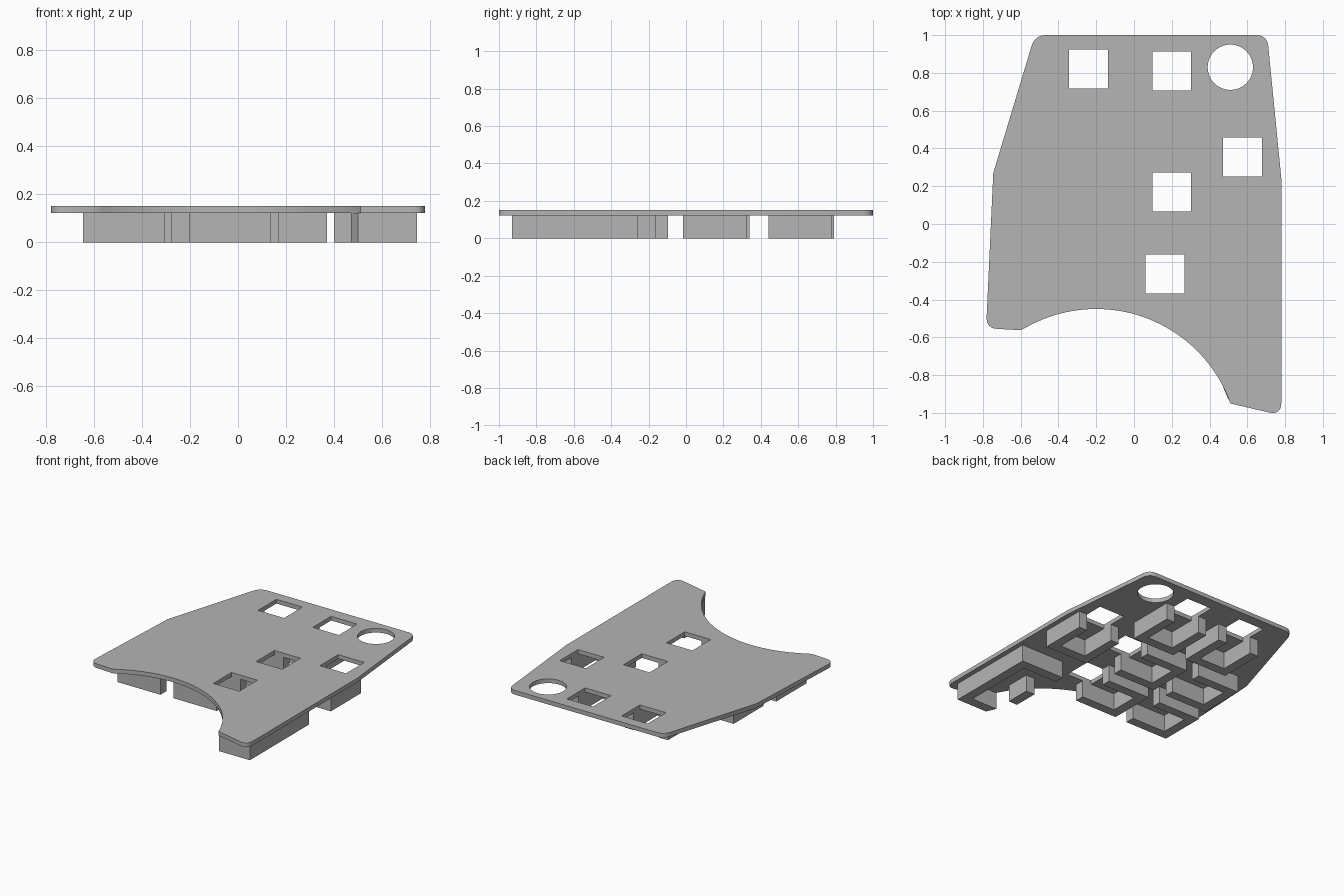
import bpy
import bmesh
from math import sin, cos, pi, atan2
from mathutils import Vector

cube = bpy.data.objects.get("Cube")
if cube:
    bpy.data.objects.remove(cube, do_unlink=True)

grey = bpy.data.materials.new("plain grey")
grey.use_nodes = True
grey.diffuse_color = (0.46, 0.46, 0.46, 1)
grey.node_tree.nodes["Principled BSDF"].inputs["Base Color"].default_value = grey.diffuse_color

PLATE_BOTTOM, PLATE_TOP = 0.122, 0.152


def slab(name, loops, low, high):
    """Extrude closed outlines; inner outlines become holes."""
    curve = bpy.data.curves.new(name, "CURVE")
    curve.dimensions = "2D"
    curve.fill_mode = "BOTH"
    curve.extrude = (high - low) / 2
    for loop in loops:
        spline = curve.splines.new("POLY")
        spline.points.add(len(loop) - 1)
        for point, (x, y) in zip(spline.points, loop):
            point.co = (x, y, 0, 1)
        spline.use_cyclic_u = True
    obj = bpy.data.objects.new(name, curve)
    bpy.context.collection.objects.link(obj)
    bpy.ops.object.select_all(action="DESELECT")
    obj.select_set(True)
    bpy.context.view_layer.objects.active = obj
    bpy.ops.object.convert(target="MESH")
    obj = bpy.context.view_layer.objects.active
    bm = bmesh.new()
    bm.from_mesh(obj.data)
    bmesh.ops.remove_doubles(bm, verts=bm.verts, dist=0.0001)
    bmesh.ops.translate(bm, verts=bm.verts, vec=(0, 0, (low + high) / 2))
    bmesh.ops.recalc_face_normals(bm, faces=bm.faces)
    bm.to_mesh(obj.data)
    bm.free()
    obj.data.materials.clear()
    obj.data.materials.append(grey)
    bpy.ops.object.shade_smooth_by_angle()
    return obj


def fillet(before, corner, after, size, steps=8):
    """Round a corner, starting and ending at the given distance from it."""
    c = Vector(corner)
    a = c + (Vector(before) - c).normalized() * size
    b = c + (Vector(after) - c).normalized() * size
    return [tuple(a.lerp(c, t).lerp(c.lerp(b, t), t))
            for t in (i / steps for i in range(steps + 1))]


def rectangle(x0, x1, y0, y1):
    return [(x0, y0), (x1, y0), (x1, y1), (x0, y1)]


# Plate outline: rounded corners and a large scooped front edge
corners = [(0.51, -0.95, 0), (0.78, -1.013, 0.07), (0.78, 0.24, 0),
           (0.705, 1.0, 0.06), (-0.525, 1.0, 0.06), (-0.745, 0.27, 0),
           (-0.783, -0.552, 0.06), (-0.6, -0.562, 0)]
outline = []
for i, (x, y, size) in enumerate(corners):
    if size:
        outline += fillet(corners[i - 1][:2], (x, y), corners[i + 1][:2], size)
    else:
        outline.append((x, y))
scoop_x, scoop_r = -0.2, 0.755
scoop_y = -0.45 - scoop_r
start = atan2(-0.562 - scoop_y, -0.6 - scoop_x)
end = atan2(-0.95 - scoop_y, 0.51 - scoop_x)
for i in range(1, 40):
    angle = start + (end - start) * i / 40
    outline.append((scoop_x + scoop_r * cos(angle), scoop_y + scoop_r * sin(angle)))

# Openings through the plate
windows = [(0.2, 0.81), (-0.24, 0.82), (0.575, 0.355), (0.2, 0.17), (0.165, -0.265)]
h = 0.103
holes = [rectangle(x - h, x + h, y - h, y + h) for x, y in windows]
holes.append([(0.51 + 0.12 * cos(i * pi / 24), 0.83 + 0.12 * sin(i * pi / 24))
              for i in range(48)])
slab("plate", [outline] + holes, PLATE_BOTTOM, PLATE_TOP)

# U-shaped sockets below the plate, opening toward the back or the left
socket = [(-0.17, -0.37), (0.17, -0.37), (0.17, -0.03), (h, -0.03),
          (h, -0.3), (-h, -0.3), (-h, -0.03), (-0.17, -0.03)]
sockets = [(p, False) for p in windows[:3]] + [(p, True) for p in windows[3:]]
sockets += [((-0.245, 0.17), True), ((-0.275, -0.27), True)]
for n, ((x, y), sideways) in enumerate(sockets, 1):
    loop = [(x + v, y - u) if sideways else (x + u, y + v) for u, v in socket]
    slab(f"socket_{n}", [loop], 0, PLATE_BOTTOM)

# Long open bracket under the front tip, trimmed to the scoop
slab("tip_bracket", [[(0.5, -0.93), (0.745, -0.93), (0.745, -0.26), (0.4, -0.26),
                      (0.4, -0.33), (0.675, -0.33), (0.675, -0.86), (0.47, -0.86)]],
     0, PLATE_BOTTOM)
slab("tip_side_wall", [rectangle(0.4, 0.47, -0.73, -0.55)], 0, PLATE_BOTTOM)
